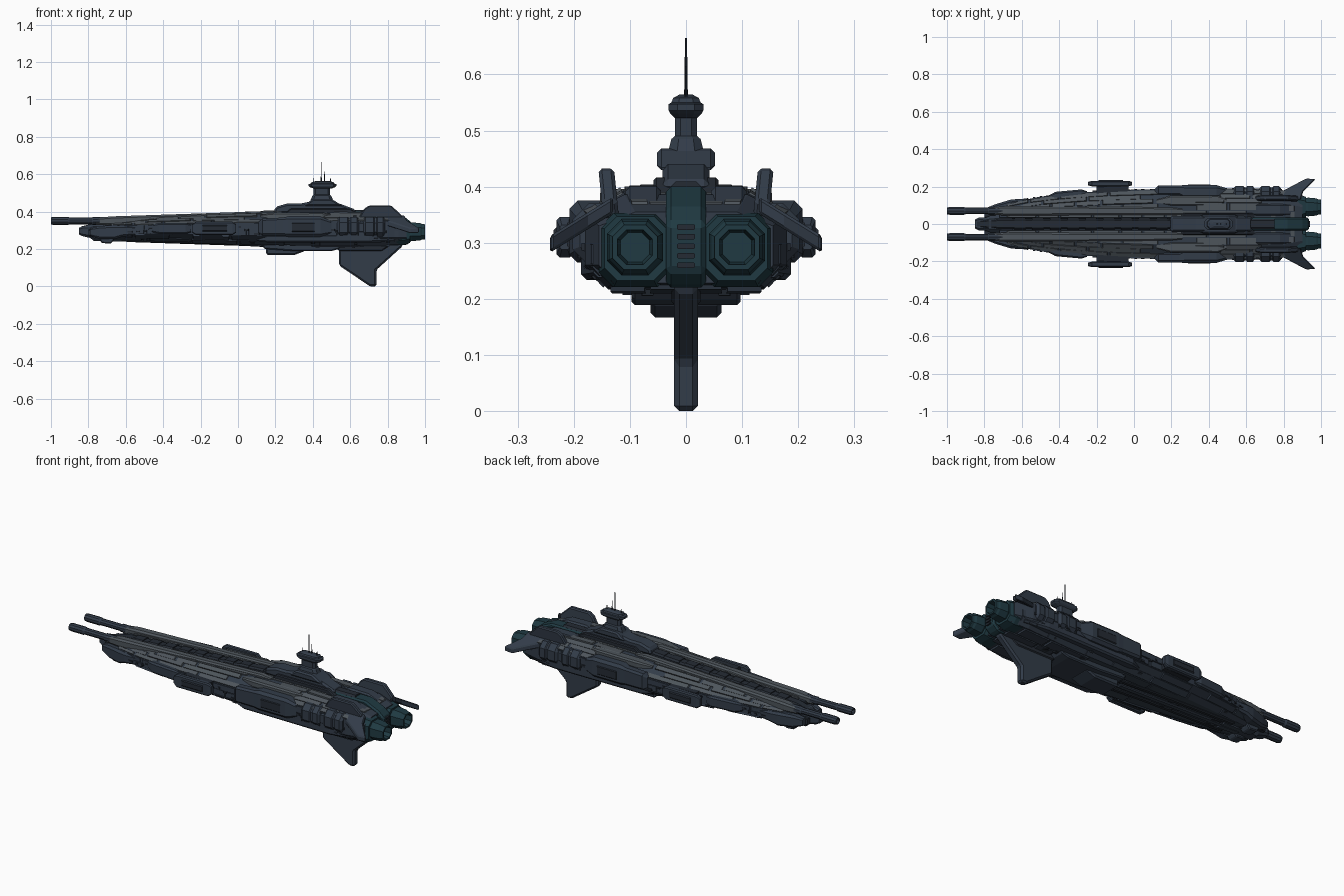
import bpy, bmesh, random, math
from mathutils import Vector

random.seed(7)

def material(name, rgb):
    m = bpy.data.materials.new(name)
    m.diffuse_color = (*rgb, 1)
    return m

HULL = material("hull_blue_grey", (0.032, 0.045, 0.066))
DECK = material("deck_grey", (0.075, 0.09, 0.105))
DARK = material("dark_grey", (0.018, 0.024, 0.034))
TEAL = material("engine_teal", (0.014, 0.042, 0.055))

def finish(name, bm, mat, mirror=False, bevel=0):
    bmesh.ops.recalc_face_normals(bm, faces=bm.faces)
    me = bpy.data.meshes.new(name)
    bm.to_mesh(me)
    bm.free()
    ob = bpy.data.objects.new(name, me)
    bpy.context.collection.objects.link(ob)
    me.materials.append(mat)
    if bevel:
        b = ob.modifiers.new("bevel", 'BEVEL')
        b.width, b.segments, b.limit_method = bevel, 1, 'ANGLE'
    if mirror:
        ob.modifiers.new("mirror", 'MIRROR').use_axis = (False, True, False)
    return ob

def add_loft(bm, sections):
    rings = [[bm.verts.new(p) for p in s] for s in sections]
    n = len(rings[0])
    for a, b in zip(rings, rings[1:]):
        for i in range(n):
            bm.faces.new((a[i], a[(i + 1) % n], b[(i + 1) % n], b[i]))
    bm.faces.new(rings[0])
    bm.faces.new(rings[-1])

def loft(name, sections, mat=HULL, mirror=False, bevel=0):
    bm = bmesh.new()
    add_loft(bm, sections)
    return finish(name, bm, mat, mirror, bevel)

def octagon(hw, hh, c):
    k = c * min(hw, hh)
    return [(hw, hh - k), (hw - k, hh), (k - hw, hh), (-hw, hh - k),
            (-hw, k - hh), (k - hw, -hh), (hw - k, -hh), (hw, k - hh)]

def beam(name, st, mat=HULL, mirror=False, c=0.4, bevel=0):
    """chamfered beam along x; stations are x, y, z, half width, half height"""
    return loft(name, [[(x, y + u, z + v) for u, v in octagon(w, h, c)]
                       for x, y, z, w, h in st], mat, mirror, bevel)

def stack(name, x, st, mat=HULL, c=0.5):
    """chamfered stack along z; stations are z, half length, half width"""
    return loft(name, [[(x + u, v, z) for u, v in octagon(l, w, c)] for z, l, w in st], mat)

def plate(name, pts, y0, y1, mat=HULL, mirror=False, bevel=0.005):
    return loft(name, [[(x, y, z) for x, z in pts] for y in (y0, y1)], mat, mirror, bevel)

# Main hull: x, top z, deck half width, max half width, upper z, lower z, belly half width, belly z
ST = [(-.72, .345, .06, .085, .32, .275, .05, .25), (-.62, .352, .075, .122, .325, .28, .06, .247),
      (-.40, .366, .09, .152, .33, .28, .08, .242), (-.20, .376, .10, .17, .335, .275, .10, .235),
      (.15, .388, .11, .18, .34, .27, .12, .224), (.50, .393, .112, .184, .35, .27, .13, .215),
      (.80, .386, .11, .18, .35, .26, .14, .22), (.90, .355, .09, .155, .33, .26, .13, .228)]

def half_section(x):
    for p, q in zip(ST, ST[1:]):
        if x <= q[0]:
            break
    t = (x - p[0]) / (q[0] - p[0])
    _, zt, a, w, zu, zl, b, zb = [i + (j - i) * t for i, j in zip(p, q)]
    return [(.028, zt - .025), (.034, zt), (a, zt), (w, zu), (w, zl), (b, zb), (.0, zb)]

def full_section(x):
    h = half_section(x)
    return [(x, y, z) for y, z in h] + [(x, -y, z) for y, z in h[-2::-1]]

loft("main_hull", [full_section(s[0]) for s in ST])

# Raised armour panels following the hull faces
def panel(bm, x0, x1, seg, t0, t1, h):
    quads = []
    for lift, inset in ((-.003, 0), (h, min(h, .004))):
        q = []
        for x, t in ((x0 + inset, t0), (x0 + inset, t1), (x1 - inset, t1), (x1 - inset, t0)):
            s = half_section(x)
            a, b = Vector(s[seg]), Vector(s[seg + 1])
            d = (b - a).normalized()
            p = a.lerp(b, t) + Vector((-d.y, d.x)) * lift
            q.append((x, p.x, p.y))
        quads.append(q)
    add_loft(bm, quads)

def panel_rows(name, mat, rows):
    bm = bmesh.new()
    for seg, lanes in rows:
        for lane in range(lanes):
            x = -.68
            while x < .78:
                length = random.uniform(.1, .28)
                if random.random() < .85:
                    panel(bm, x, min(x + length, .86), seg, (lane + .06) / lanes, (lane + .94) / lanes,
                          random.choice((.003, .005, .008)))
                x += length + .01
    finish(name, bm, mat, True)

panel_rows("deck_panels", DECK, ((1, 2), (2, 3)))
panel_rows("side_and_belly_panels", HULL, ((3, 2), (4, 2), (5, 2)))

# Small surface fittings
bm = bmesh.new()
for i in range(60):
    x, t = random.uniform(-.6, .8), random.uniform(.1, .8)
    panel(bm, x, x + random.uniform(.012, .04), random.choice((3, 3, 4, 5)), t, t + .15, random.uniform(.006, .011))
finish("surface_fittings", bm, DARK, True)

# Spine in the deck trench, with ribs
beam("dorsal_spine", [(-.84, 0, .30, .02, .02), (-.7, 0, .333, .028, .022), (0, 0, .37, .028, .022),
                      (.2, 0, .383, .028, .024), (.75, 0, .385, .028, .024)], DARK)
for i in range(9):
    x = -.64 + i * .095
    z = .338 + (x + .7) * .053
    beam("spine_rib", [(x, 0, z, .031, .022), (x + .06, 0, z + .003, .031, .022)], DARK)

# Twin long guns and their fairings
def tube(name, st, y, z, mat=HULL, n=10):
    return loft(name, [[(x, y + r * math.cos(2 * math.pi * (i + .5) / n), z + r * math.sin(2 * math.pi * (i + .5) / n))
                        for i in range(n)] for x, r in st], mat, True)

tube("gun_barrel", [(-.95, .011), (-1, .014), (-1, .019), (-.985, .022), (-.91, .022), (-.9, .0185), (-.78, .0185),
                    (-.775, .022), (-.6, .022)], .07, .35)
beam("gun_fairing", [(-.76, .07, .347, .019, .018), (-.68, .07, .35, .026, .024), (-.2, .07, .37, .022, .02),
                     (.2, .068, .386, .02, .018), (.26, .066, .385, .015, .01)], DECK, True)

# Nose
beam("nose_prow", [(-.85, 0, .295, .024, .018), (-.83, 0, .295, .034, .027), (-.79, 0, .293, .036, .034),
                   (-.77, 0, .29, .044, .048), (-.65, 0, .295, .055, .05)])
beam("nose_cheek", [(-.79, .07, .29, .016, .02), (-.74, .08, .288, .026, .034), (-.66, .1, .29, .03, .038),
                    (-.62, .108, .295, .026, .03), (-.5, .11, .3, .02, .02)], HULL, True)
beam("nose_link", [(-.8, .045, .285, .012, .018), (-.65, .06, .285, .025, .03)], DARK, True)
plate("chin_block", [(-.75, .27), (-.73, .232), (-.68, .228), (-.665, .245), (-.66, .27)], .02, .08, HULL, True)

# Outboard pods and flank sponsons
beam("forward_blister", [(-.46, .135, .31, .015, .02), (-.42, .15, .31, .022, .03), (-.28, .165, .31, .02, .03),
                         (-.25, .165, .31, .01, .02)], HULL, True)
beam("pod_mount", [(-.2, .18, .31, .03, .033), (-.03, .185, .31, .03, .033)], DARK, True)
beam("pod_plate", [(-.245, .216, .31, .009, .022), (-.225, .216, .31, .015, .036), (-.03, .216, .31, .015, .036),
                   (-.01, .216, .31, .009, .022)], HULL, True)
beam("pod_cap", [(-.19, .222, .31, .014, .018), (-.06, .222, .31, .014, .018)], DARK, True)
beam("flank_sponson", [(.11, .175, .315, .012, .03), (.13, .18, .318, .026, .045), (.24, .18, .32, .026, .048),
                       (.27, .172, .32, .036, .055), (.44, .172, .32, .036, .055), (.5, .165, .315, .025, .035)],
     HULL, True)
beam("sponson_plate", [(.29, .2, .315, .012, .025), (.41, .2, .315, .012, .025)], DARK, True)
beam("deck_shoulder", [(.12, .12, .372, .012, .012), (.2, .125, .375, .028, .02), (.45, .125, .378, .028, .018),
                       (.5, .12, .375, .012, .012)], DECK, True)
drum = []
for x in (.53, .67):
    drum += [(x, .155, .315, .034, .046), (x + .012, .16, .315, .042, .056), (x + .055, .16, .315, .042, .056),
             (x + .06, .157, .315, .039, .052), (x + .07, .157, .315, .039, .052), (x + .075, .16, .315, .042, .056),
             (x + .105, .16, .315, .042, .056), (x + .117, .155, .315, .034, .046)]
beam("flank_drum", drum, HULL, True, .7)
beam("lower_flank", [(.1, .14, .255, .02, .012), (.16, .145, .255, .038, .02), (.7, .145, .258, .042, .024),
                     (.84, .135, .26, .03, .022)], HULL, True)

# Belly bays and keel
plate("belly_bay", [(.15, .23), (.15, .172), (.16, .167), (.3, .167), (.36, .19), (.36, .23)], -.063, .063, HULL, False, .008)
plate("belly_deck", [(.12, .24), (.14, .2), (.3, .189), (.5, .189), (.54, .2), (.58, .24)], -.097, .097, HULL, False, .006)
plate("belly_rail", [(-.62, .26), (-.6, .238), (-.1, .224), (.2, .207), (.2, .26)], .03, .055, DARK, True)
plate("keel_strip", [(-.6, .26), (-.55, .236), (.1, .214), (.1, .26)], -.016, .016, HULL)

# Ventral fin
plate("ventral_fin", [(.54, .23), (.54, .112), (.7, .004), (.71, 0), (.74, 0), (.74, .088), (.88, .215), (.88, .24)],
      -.021, .021, HULL, False, .009)
plate("ventral_fin_root", [(.5, .23), (.54, .19), (.77, .19), (.83, .23)], -.026, .026, DARK)

# Bridge tower, sensor head and masts
plate("tower_base", [(.19, .39), (.2, .425), (.26, .442), (.33, .442), (.38, .452), (.55, .44), (.63, .41), (.63, .39)],
      -.042, .042, HULL, False, .01)
plate("tower_mid", [(.35, .43), (.4, .468), (.5, .468), (.56, .43)], -.052, .052, HULL, False, .008)
plate("tower_skirt", [(.24, .38), (.28, .416), (.6, .416), (.66, .38)], -.058, .058, DARK)
stack("tower_column", .448, [(.45, .065, .035), (.485, .05, .026), (.49, .044, .02), (.53, .044, .02)])
stack("sensor_head", .452, [(.522, .045, .02), (.53, .066, .028), (.536, .074, .031), (.547, .074, .031),
                            (.55, .062, .026), (.558, .058, .023), (.564, .03, .012)])
for x, top, r in ((.445, .665, .0025), (.462, .615, .002), (.405, .58, .002), (.495, .58, .002)):
    stack("mast", x, [(.55, r * 1.6, r * 1.6), (.59 if top > .6 else .565, r, r), (top, r * .8, r * .8)], DARK)

# Stern block, vents and upper housings
plate("stern_core", [(.6, .25), (.6, .4), (.82, .4), (.9, .365), (.935, .335), (.935, .25), (.9, .22), (.7, .22)],
      -.036, .036, TEAL, False, .009)
for i in range(5):
    z = .26 + i * .017
    beam("stern_vent", [(.92, 0, z, .016, .005), (.942, 0, z, .016, .005)], DARK)
plate("stern_housing", [(.62, .38), (.66, .402), (.78, .4), (.86, .365), (.9, .34), (.7, .34)], .045, .108, HULL, True, .008)

# Engines with recessed nozzles
beam("engine_housing", [(.76, .09, .287, .07, .064), (.885, .09, .287, .065, .066), (.92, .09, .29, .055, .057)],
     TEAL, True, .4)
beam("engine_nozzle", [(x, .091, .292, r, r) for x, r in
                       ((.9, .05), (.92, .047), (.93, .05), (.975, .046), (.985, .041), (1, .04), (1, .031), (.95, .026))],
     TEAL, True, .52)

# Tail fins: upright blades and swept drooping wings
UP = [(.64, .36), (.675, .415), (.7, .432), (.82, .432), (.88, .375), (.87, .34), (.68, .34)]
loft("upright_fin", [[(x, y + (z - .34) * .1, z) for x, z in UP] for y in (.119, .147)], HULL, True, .006)
WING = [(.72, .13), (.8, .18), (.83, .195), (.92, .243), (.97, .24), (.905, .175), (.89, .13)]
loft("swept_wing", [[(x, y, .368 - (y - .13) * .62 + d) for x, y in WING] for d in (-.016, .014)], HULL, True, .005)
